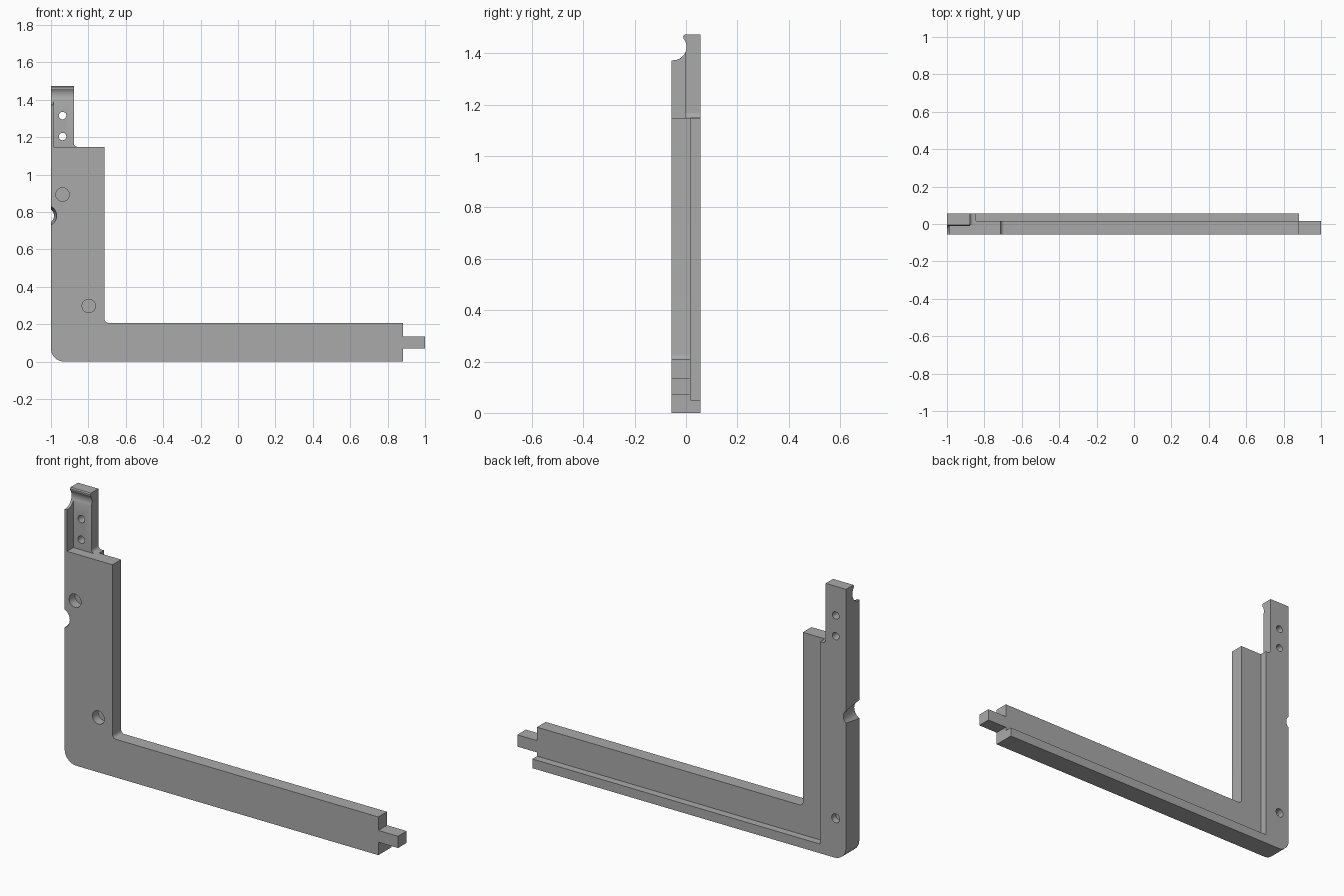
import bpy, bmesh
from math import cos, sin, radians
from mathutils import Vector

if "Cube" in bpy.data.objects:
    bpy.data.objects.remove(bpy.data.objects["Cube"])

grey = bpy.data.materials.new("plain grey")
grey.use_nodes = True
colour = (0.4, 0.4, 0.4, 1)
grey.diffuse_color = colour
grey.node_tree.nodes["Principled BSDF"].inputs["Base Color"].default_value = colour

# Main levels: front face, layer joint, back face, ends
FRONT, JOINT, BACK = -0.057, 0.017, 0.057
LEFT, ARM_END, SHOULDER, TOP = -1.0, 0.882, 1.148, 1.473
FACE = -0.003


def arc(cx, cy, r, start, end, steps=10):
    angles = [radians(start + (end - start) * i / steps) for i in range(steps + 1)]
    return [(cx + r * cos(a), cy + r * sin(a)) for a in angles]


def prism(name, outline, lo, hi, axis="y"):
    """Extrude an (x, z) outline along y, or a (y, z) outline along x."""
    bm = bmesh.new()
    place = (lambda u, v: (u, lo, v)) if axis == "y" else (lambda u, v: (lo, u, v))
    face = bm.faces.new([bm.verts.new(place(u, v)) for u, v in outline])
    out = bmesh.ops.extrude_face_region(bm, geom=[face])
    step = Vector((0, hi - lo, 0)) if axis == "y" else Vector((hi - lo, 0, 0))
    moved = [g for g in out["geom"] if isinstance(g, bmesh.types.BMVert)]
    bmesh.ops.translate(bm, verts=moved, vec=step)
    bmesh.ops.recalc_face_normals(bm, faces=bm.faces)
    mesh = bpy.data.meshes.new(name)
    bm.to_mesh(mesh)
    bm.free()
    mesh.materials.append(grey)
    ob = bpy.data.objects.new(name, mesh)
    bpy.context.collection.objects.link(ob)
    return ob


def cut_round(ob, x, z, r, lo, hi, r_back=None):
    """Bore a straight or tapered hole along y."""
    bpy.ops.mesh.primitive_cone_add(
        vertices=32, radius1=r, radius2=r_back or r, depth=hi - lo,
        location=(x, (lo + hi) / 2, z), rotation=(radians(-90), 0, 0))
    cutter = bpy.context.object
    cutter.hide_render = True
    cutter.data.materials.append(grey)
    mod = ob.modifiers.new("hole", "BOOLEAN")
    mod.operation, mod.solver, mod.object = "DIFFERENCE", "EXACT", cutter
    bpy.context.view_layer.objects.active = ob
    bpy.ops.object.modifier_apply(modifier=mod.name)
    bpy.data.objects.remove(cutter)


outer_corner = arc(LEFT + 0.07, 0.07, 0.07, 180, 270)

# Wide front layer with its tenon
front = prism("front_frame", outer_corner + [
    (ARM_END, 0), (ARM_END, 0.07), (1, 0.07), (1, 0.134),
    (ARM_END, 0.134), (ARM_END, 0.207)]
    + arc(-0.693, 0.227, 0.02, 270, 180, 6)
    + [(-0.713, SHOULDER), (LEFT, SHOULDER)], FRONT, JOINT)

# Narrow raised layer on the back
back = prism("back_rail", outer_corner + [
    (ARM_END, 0), (ARM_END, 0.05), (-0.845, 0.05),
    (-0.845, SHOULDER), (LEFT, SHOULDER)], JOINT, BACK)

# Upper post with a hooked top
scoop = arc(-0.05, 1.425, 0.052, -25, 40, 12)
post = prism("upper_post", [(FACE, SHOULDER)] + scoop + [
    (-0.011, 1.467), (-0.006, TOP), (BACK, TOP), (BACK, SHOULDER)],
    LEFT, -0.878, "x")

# Small fillet at the foot of the post
fillet = prism("post_fillet", [(-0.878, SHOULDER)]
               + arc(-0.858, SHOULDER + 0.02, 0.02, 270, 180, 6), FACE, BACK)

# Thin side wall in front of the post
wall = prism("side_wall", [(FRONT, SHOULDER), (FACE, SHOULDER)]
             + arc(-0.05, 1.425, 0.052, -25, -90) + [(FRONT, 1.373)],
             LEFT, -0.986, "x")

# Blind and through holes
for x, z in ((-0.938, 0.893), (-0.798, 0.297)):
    cut_round(front, x, z, 0.036, FRONT - 0.02, FRONT + 0.05)
cut_round(back, -0.938, 0.215, 0.024, BACK - 0.035, BACK + 0.02)
for z in (1.203, 1.315):
    cut_round(post, -0.938, z, 0.02, FACE - 0.05, BACK + 0.05)

# Tapered thumb notch through the outer edge
for layer in (front, back):
    cut_round(layer, -1.025, 0.78, 0.057, FRONT - 0.01, BACK + 0.01, 0.04)

for ob in (front, back, post, fillet, wall):
    bpy.ops.object.select_all(action="DESELECT")
    ob.select_set(True)
    bpy.context.view_layer.objects.active = ob
    bpy.ops.object.shade_smooth_by_angle(angle=radians(30))
